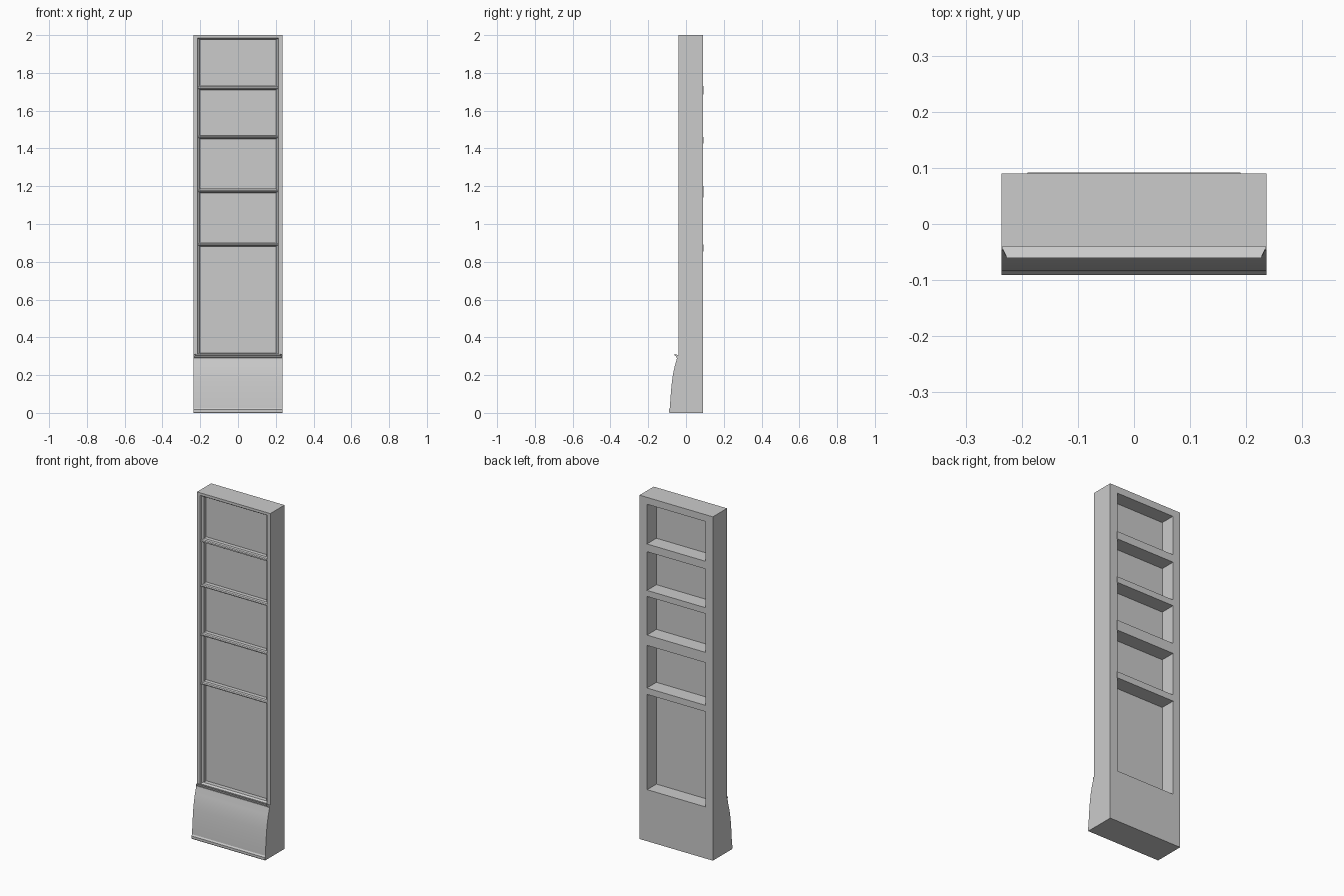
import bpy, bmesh

if "Cube" in bpy.data.objects:
    bpy.data.objects.remove(bpy.data.objects["Cube"])

W = 0.236      # half width
FRONT, BACK = -0.04, 0.09


def prism(name, rings):
    """Join equal-length closed rings of points, capping both ends."""
    bm = bmesh.new()
    loops = [[bm.verts.new(p) for p in ring] for ring in rings]
    n = len(loops[0])
    for a, b in zip(loops, loops[1:]):
        for i in range(n):
            j = (i + 1) % n
            bm.faces.new((a[i], a[j], b[j], b[i]))
    bm.faces.new(loops[0])
    bm.faces.new(loops[-1])
    bmesh.ops.recalc_face_normals(bm, faces=bm.faces)
    mesh = bpy.data.meshes.new(name)
    bm.to_mesh(mesh)
    bm.free()
    obj = bpy.data.objects.new(name, mesh)
    bpy.context.collection.objects.link(obj)
    return obj


def across(name, profile, half):
    """Extrude a (y, z) profile from -half to half along x."""
    return prism(name, [[(x, y, z) for y, z in profile] for x in (-half, half)])


# Side stiles: moulded front edge, narrower opening at the back
stile = [(W, FRONT), (0.215, FRONT), (0.212, -0.034), (0.206, -0.032),
         (0.201, -0.026), (0.201, 0), (0.187, 0), (0.187, BACK), (W, BACK)]
side = prism("side_stile", [[(x, y, z) for x, y in stile] for z in (0.3, 2.0)])
side.modifiers.new("Mirror", 'MIRROR')

# Top rail
across("top_rail", [(FRONT, 2.0), (FRONT, 1.985), (-0.03, 1.978), (0, 1.978),
                    (0, 1.96), (BACK, 1.96), (BACK, 2.0)], 0.215)

# Shelf rails: front moulding z range, then back bar z range
for i, (f0, f1, b0, b1) in enumerate([(0.882, 0.904, 0.855, 0.892),
                                      (1.165, 1.188, 1.14, 1.2),
                                      (1.45, 1.472, 1.425, 1.46),
                                      (1.71, 1.735, 1.685, 1.73)]):
    across(f"shelf_front_{i + 1}",
           [(0.003, f0), (-0.028, f0), (-0.032, f0 + 0.005), (FRONT, f0 + 0.007),
            (FRONT, f1 - 0.01), (-0.032, f1 - 0.007), (-0.028, f1), (0.003, f1)], 0.212)
    across(f"shelf_back_{i + 1}",
           [(0, b0), (0.092, b0), (0.092, b1), (0, b1)], 0.19)

# Thin infill panel behind all openings
across("back_panel", [(-0.005, 0.3), (0.005, 0.3), (0.005, 1.97), (-0.005, 1.97)], 0.203)

# Flared base with a small foot bead
base = across("flared_base",
              [(BACK, 0), (-0.087, 0), (-0.091, 0.006), (-0.091, 0.018), (-0.085, 0.026),
               (-0.083, 0.07), (-0.079, 0.12), (-0.074, 0.17), (-0.068, 0.21),
               (-0.059, 0.25), (-0.05, 0.28), (-0.046, 0.3), (BACK, 0.3)], W)

# Sill under the lowest opening
across("sill", [(FRONT, 0.295), (FRONT, 0.308), (-0.03, 0.316), (0, 0.316), (0, 0.295)], 0.21)

# Ledge moulding over the base, with mitred ends
ledge = [(FRONT, 0.29, W), (-0.05, 0.292, 0.232), (-0.053, 0.3, 0.231),
         (-0.061, 0.304, 0.226), (-0.061, 0.312, 0.226), (FRONT, 0.305, W)]
prism("base_ledge", [[(s * h, y, z) for y, z, h in ledge] for s in (-1, 1)])

# Smooth the flare, keep hard edges
bpy.ops.object.select_all(action='DESELECT')
base.select_set(True)
bpy.context.view_layer.objects.active = base
bpy.ops.object.shade_smooth_by_angle(angle=0.4)
